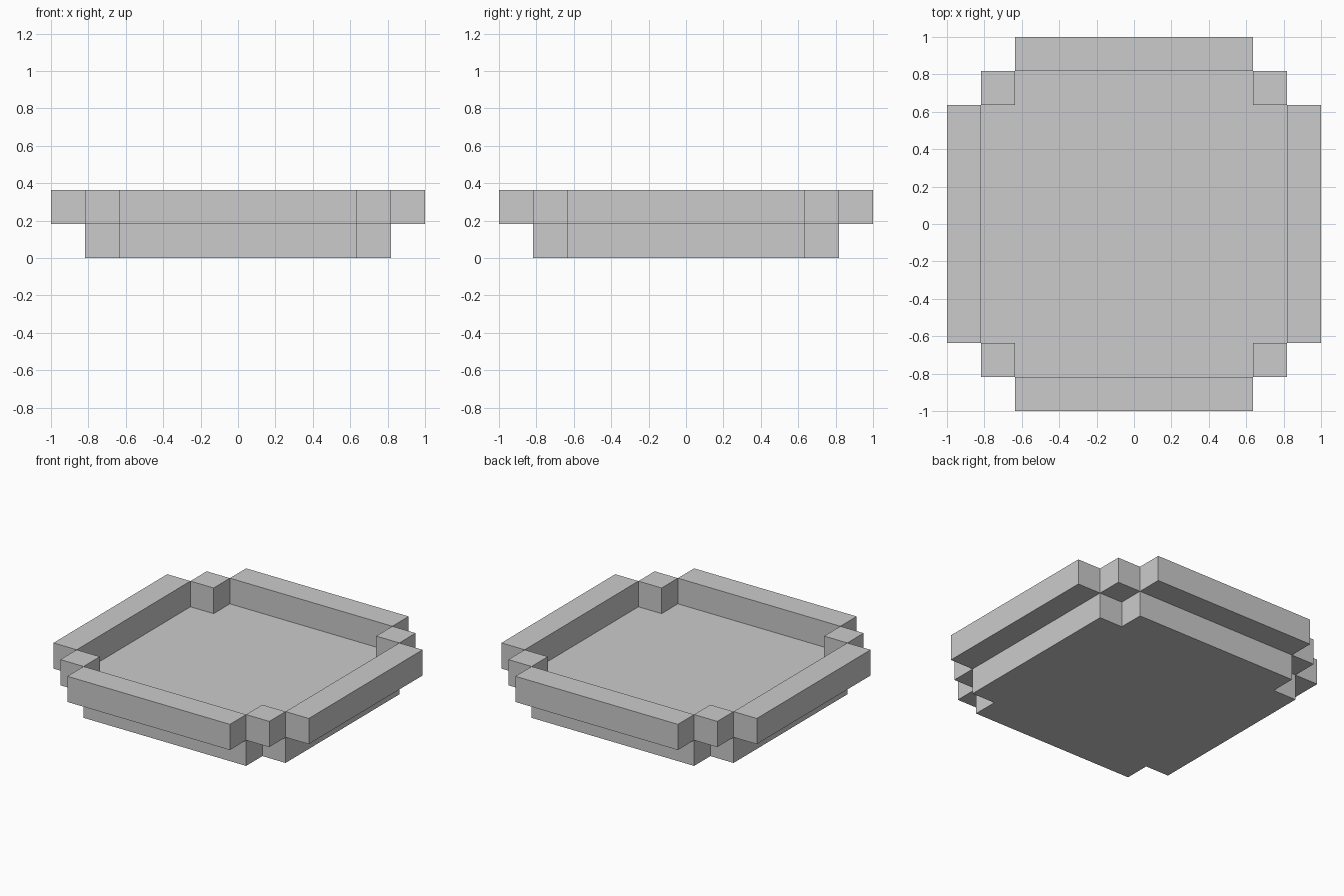
import bpy, bmesh

if "Cube" in bpy.data.objects:
    bpy.data.objects.remove(bpy.data.objects["Cube"])

C = 2 / 11              # one block
A, B = 3.5 * C, 4.5 * C  # inner and outer steps of the outline


def prism(name, outline, z0, z1):
    bm = bmesh.new()
    face = bm.faces.new([bm.verts.new((x, y, z0)) for x, y in outline])
    top = bmesh.ops.extrude_face_region(bm, geom=[face])["geom"]
    verts = [g for g in top if isinstance(g, bmesh.types.BMVert)]
    bmesh.ops.translate(bm, verts=verts, vec=(0, 0, z1 - z0))
    bmesh.ops.recalc_face_normals(bm, faces=bm.faces)
    mesh = bpy.data.meshes.new(name)
    bm.to_mesh(mesh)
    bm.free()
    obj = bpy.data.objects.new(name, mesh)
    bpy.context.collection.objects.link(obj)
    return obj


def box(name, x0, x1, y0, y1):
    return prism(name, [(x0, y0), (x1, y0), (x1, y1), (x0, y1)], C, 2 * C)


# Floor slab with notched corners
prism("floor", [(A, -B), (A, -A), (B, -A), (B, A), (A, A), (A, B),
                (-A, B), (-A, A), (-B, A), (-B, -A), (-A, -A), (-A, -B)], 0, C)

# Raised rim: four side bars
A, B = 3.5 * C, 4.5 * C
box("rim_right", B, 1, -A, A)
box("rim_left", -1, -B, -A, A)
box("rim_back", -A, A, B, 1)
box("rim_front", -A, A, -1, -B)

# Corner blocks joining the bars
for sx, side in ((-1, "left"), (1, "right")):
    for sy, end in ((-1, "front"), (1, "back")):
        x, y = sorted((sx * A, sx * B)), sorted((sy * A, sy * B))
        box(f"corner_{end}_{side}", *x, *y)
